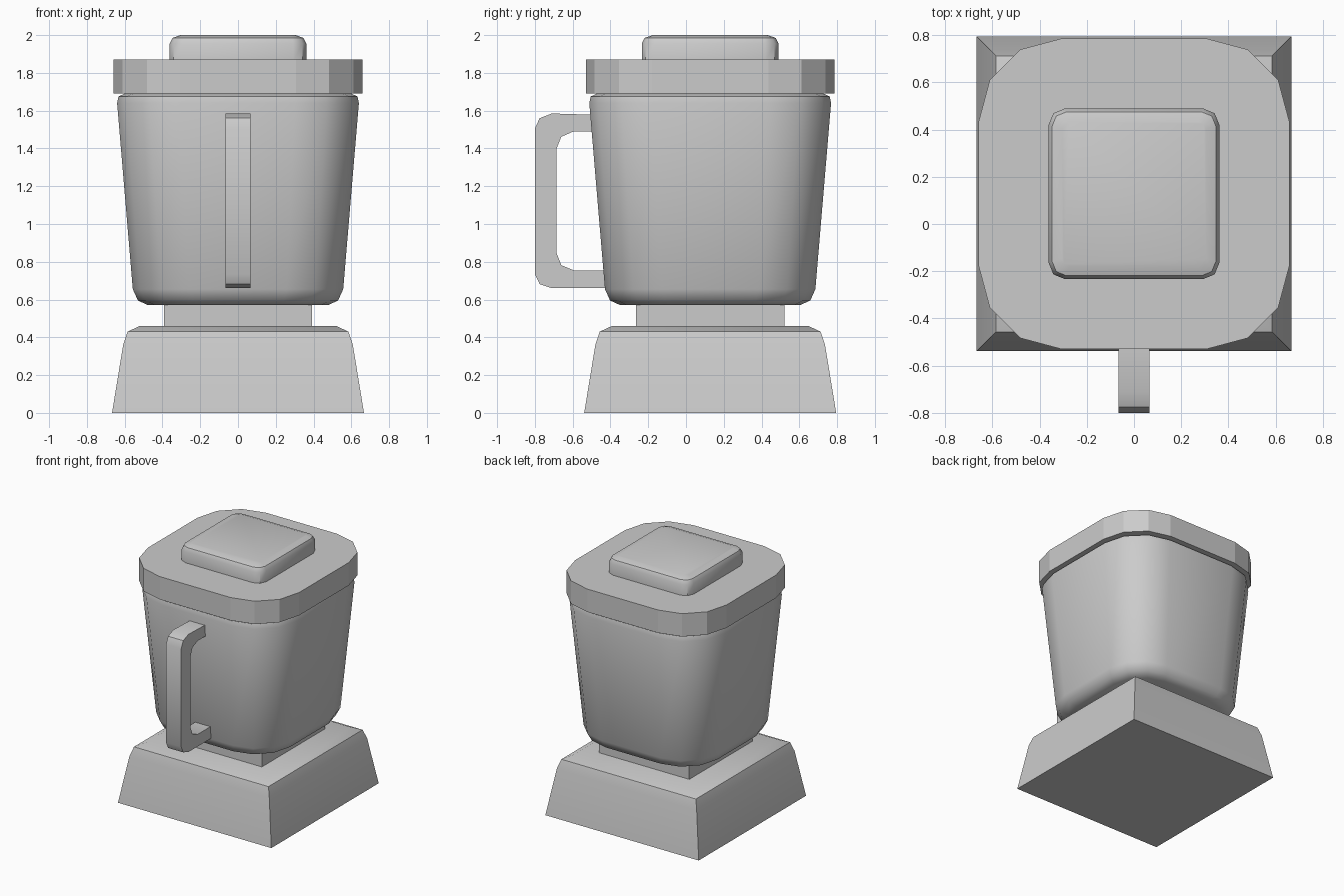
import bpy, bmesh, math

if "Cube" in bpy.data.objects:
    bpy.data.objects.remove(bpy.data.objects["Cube"])

CY = 0.128  # body centre in y; the handle sticks out to the front


def finish(name, bm, smooth=True):
    bmesh.ops.recalc_face_normals(bm, faces=bm.faces)
    me = bpy.data.meshes.new(name)
    bm.to_mesh(me)
    bm.free()
    ob = bpy.data.objects.new(name, me)
    bpy.context.collection.objects.link(ob)
    if smooth:
        bpy.ops.object.select_all(action='DESELECT')
        ob.select_set(True)
        bpy.context.view_layer.objects.active = ob
        bpy.ops.object.shade_smooth_by_angle(angle=math.radians(42))
    return ob


def rounded_square(half, radius, segs):
    if segs == 0:
        return [(half, half), (-half, half), (-half, -half), (half, -half)]
    c = half - radius
    pts = []
    for q in range(4):
        sx, sy = ((1, 1), (-1, 1), (-1, -1), (1, -1))[q]
        for i in range(segs + 1):
            a = math.pi / 2 * (q + i / segs)
            pts.append((sx * c + radius * math.cos(a), sy * c + radius * math.sin(a)))
    return pts


def loft(name, profile, segs=0, smooth=True):
    """Stack rounded squares given as (half width, corner radius, z)."""
    bm = bmesh.new()
    rings = [[bm.verts.new((x, y + CY, z)) for x, y in rounded_square(h, r, segs)]
             for h, r, z in profile]
    n = len(rings[0])
    for a, b in zip(rings, rings[1:]):
        for i in range(n):
            j = (i + 1) % n
            bm.faces.new((a[i], a[j], b[j], b[i]))
    bm.faces.new(rings[0])
    bm.faces.new(rings[-1])
    return finish(name, bm, smooth)


# Motor base: tapered square block with a softened top edge
loft("motor_base", [(0.667, 0, 0), (0.608, 0, 0.36), (0.585, 0, 0.43), (0.52, 0, 0.46)])

# Neck between base and jug
loft("neck", [(0.393, 0, 0.45), (0.393, 0, 0.58)], smooth=False)

# Jug: flared rounded square
loft("jug", [(0.475, 0.26, 0.57), (0.53, 0.29, 0.595), (0.557, 0.30, 0.655),
             (0.64, 0.34, 1.64), (0.633, 0.34, 1.675), (0.60, 0.33, 1.69)], segs=3)

# Lid slab
loft("lid", [(0.658, 0.35, 1.69), (0.658, 0.35, 1.87)], segs=3, smooth=False)

# Lid cap with rounded corners and top edge
loft("lid_cap", [(0.362, 0.07, 1.86), (0.362, 0.07, 1.955),
                 (0.347, 0.06, 1.985), (0.305, 0.03, 2.0)], segs=2)

# Handle: C-shaped strip, outer and inner side as (y, z) pairs
outer = [(-0.48, 1.578), (-0.71, 1.585), (-0.775, 1.56), (-0.80, 1.505),
         (-0.80, 0.735), (-0.775, 0.682), (-0.71, 0.66), (-0.42, 0.66)]
inner = [(-0.48, 1.49), (-0.595, 1.49), (-0.66, 1.462), (-0.685, 1.40),
         (-0.685, 0.845), (-0.66, 0.782), (-0.595, 0.755), (-0.42, 0.755)]
bm = bmesh.new()
strips = [[bm.verts.new((-0.066, y, z)) for y, z in side] for side in (outer, inner)]
for i in range(len(outer) - 1):
    bm.faces.new((strips[0][i], strips[0][i + 1], strips[1][i + 1], strips[1][i]))
ext = bmesh.ops.extrude_face_region(bm, geom=bm.faces[:], use_keep_orig=True)
bmesh.ops.translate(bm, vec=(0.132, 0, 0),
                    verts=[g for g in ext["geom"] if isinstance(g, bmesh.types.BMVert)])
finish("handle", bm)
